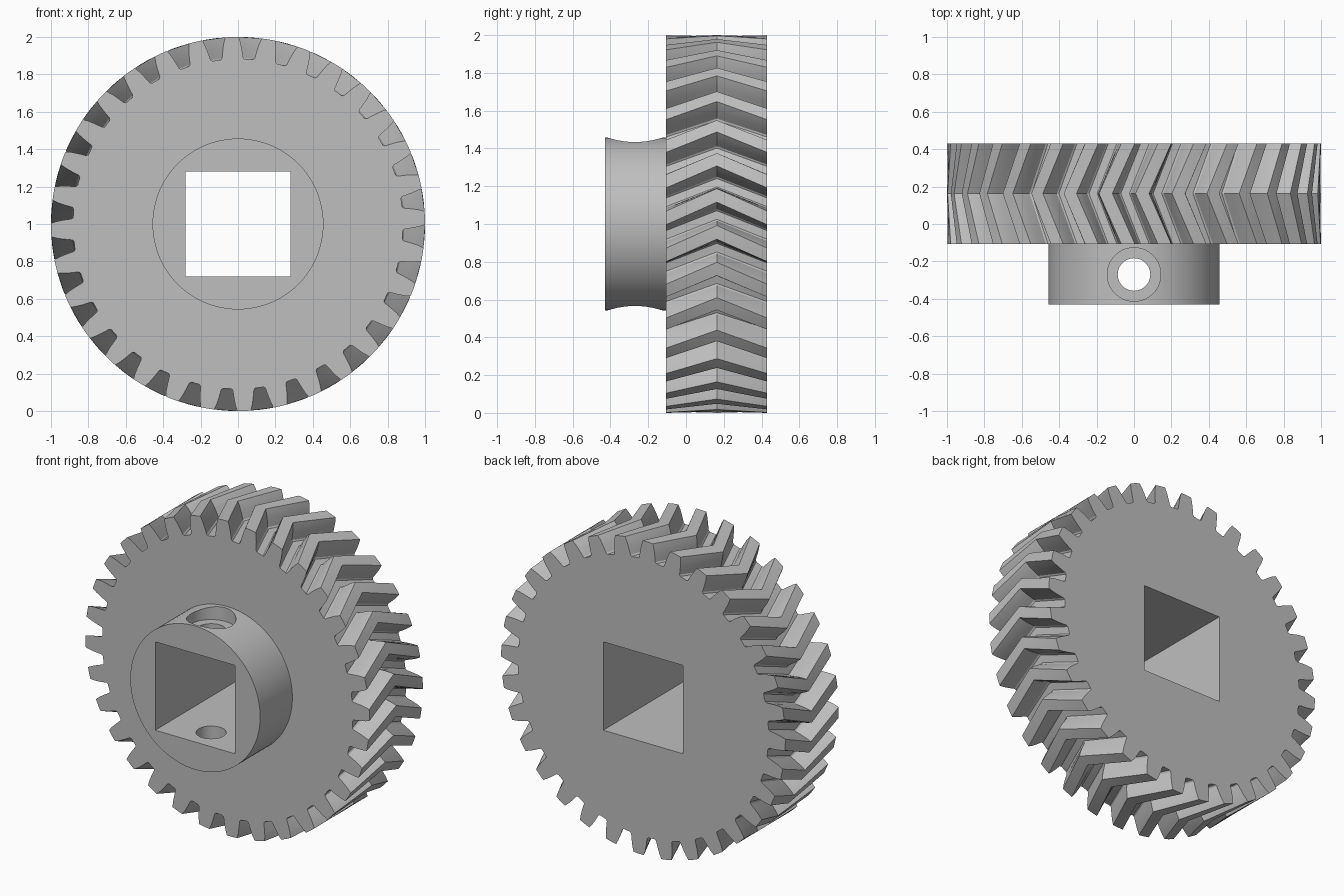
import bpy, bmesh, math
from mathutils import Matrix, Vector

default = bpy.data.objects.get("Cube")
if default:
    bpy.data.objects.remove(default, do_unlink=True)

TEETH = 32
PITCH = math.tau / TEETH
TWIST = 0.12            # turn of the middle plane against both faces
FRONT, MIDDLE, BACK = -0.106, 0.163, 0.43
HUB_FRONT = -0.43
BORE_Y = -0.27
CENTRE = Vector((0, 0, 1))

grey = bpy.data.materials.new("plain grey")
grey.use_nodes = True
colour = (0.52, 0.52, 0.52, 1)
grey.diffuse_color = colour
grey.node_tree.nodes["Principled BSDF"].inputs["Base Color"].default_value = colour


def make_object(name, bm):
    bmesh.ops.recalc_face_normals(bm, faces=bm.faces)
    mesh = bpy.data.meshes.new(name)
    bm.to_mesh(mesh)
    bm.free()
    mesh.materials.append(grey)
    obj = bpy.data.objects.new(name, mesh)
    bpy.context.collection.objects.link(obj)
    return obj


def cylinder(name, radius, length, location, along_y=False):
    bm = bmesh.new()
    turn = Matrix.Rotation(math.pi / 2, 4, 'X') if along_y else Matrix()
    bmesh.ops.create_cone(bm, cap_ends=True, segments=96, radius1=radius,
                          radius2=radius, depth=length,
                          matrix=Matrix.Translation(location) @ turn)
    return make_object(name, bm)


def combine(target, tool, operation):
    mod = target.modifiers.new(operation.title(), 'BOOLEAN')
    mod.operation, mod.object, mod.solver = operation, tool, 'EXACT'
    bpy.ops.object.select_all(action='DESELECT')
    target.select_set(True)
    bpy.context.view_layer.objects.active = target
    bpy.ops.object.modifier_apply(modifier=mod.name)
    bpy.data.objects.remove(tool, do_unlink=True)


# Half a tooth gap: (radius, angle from the gap's middle)
half_gap = [(0.882, 0.026), (0.89, 0.035), (0.91, 0.039),
            (0.94, 0.045), (0.97, 0.052), (1.0, 0.062)]
gap = [(r, -a) for r, a in reversed(half_gap)] + half_gap
outline = [(r, a + i * PITCH - 0.066) for i in range(TEETH)
           for r, a in gap + [(1.0, PITCH / 2)]]

# Herringbone wheel: one outline at three depths, the middle one turned
bm = bmesh.new()
rings = []
for y, turn in ((FRONT, 0), (MIDDLE, TWIST), (BACK, 0)):
    rings.append([bm.verts.new((r * math.cos(a + turn), y, 1 + r * math.sin(a + turn)))
                  for r, a in outline])
for near, far in zip(rings, rings[1:]):
    for i in range(len(near)):
        j = (i + 1) % len(near)
        bm.faces.new((near[i], near[j], far[j], far[i]))
bmesh.ops.triangulate(bm, faces=bm.faces[:])
bm.faces.new(rings[0])
bm.faces.new(rings[-1])
wheel = make_object("herringbone_gear", bm)

# Round hub on the front, sunk a little into the wheel
hub_end = FRONT + 0.1
hub = cylinder("hub", 0.457, hub_end - HUB_FRONT,
               CENTRE + Vector((0, (hub_end + HUB_FRONT) / 2, 0)), along_y=True)
combine(wheel, hub, 'UNION')

# Square shaft hole right through
bm = bmesh.new()
bmesh.ops.create_cube(bm, size=1, matrix=Matrix.Translation(CENTRE)
                      @ Matrix.Diagonal((0.562, 2, 0.562, 1)))
combine(wheel, make_object("shaft_cutter", bm), 'DIFFERENCE')

# Screw hole through the hub, with a wider recess above and below
combine(wheel, cylinder("screw_cutter", 0.087, 1.4, (0, BORE_Y, 1)), 'DIFFERENCE')
for side in (1, -1):
    recess = cylinder("recess_cutter", 0.143, 0.3, (0, BORE_Y, 1 + side * (0.37 + 0.15)))
    combine(wheel, recess, 'DIFFERENCE')

bpy.ops.object.select_all(action='DESELECT')
wheel.select_set(True)
bpy.context.view_layer.objects.active = wheel
bpy.ops.object.shade_smooth_by_angle(angle=math.radians(20))
